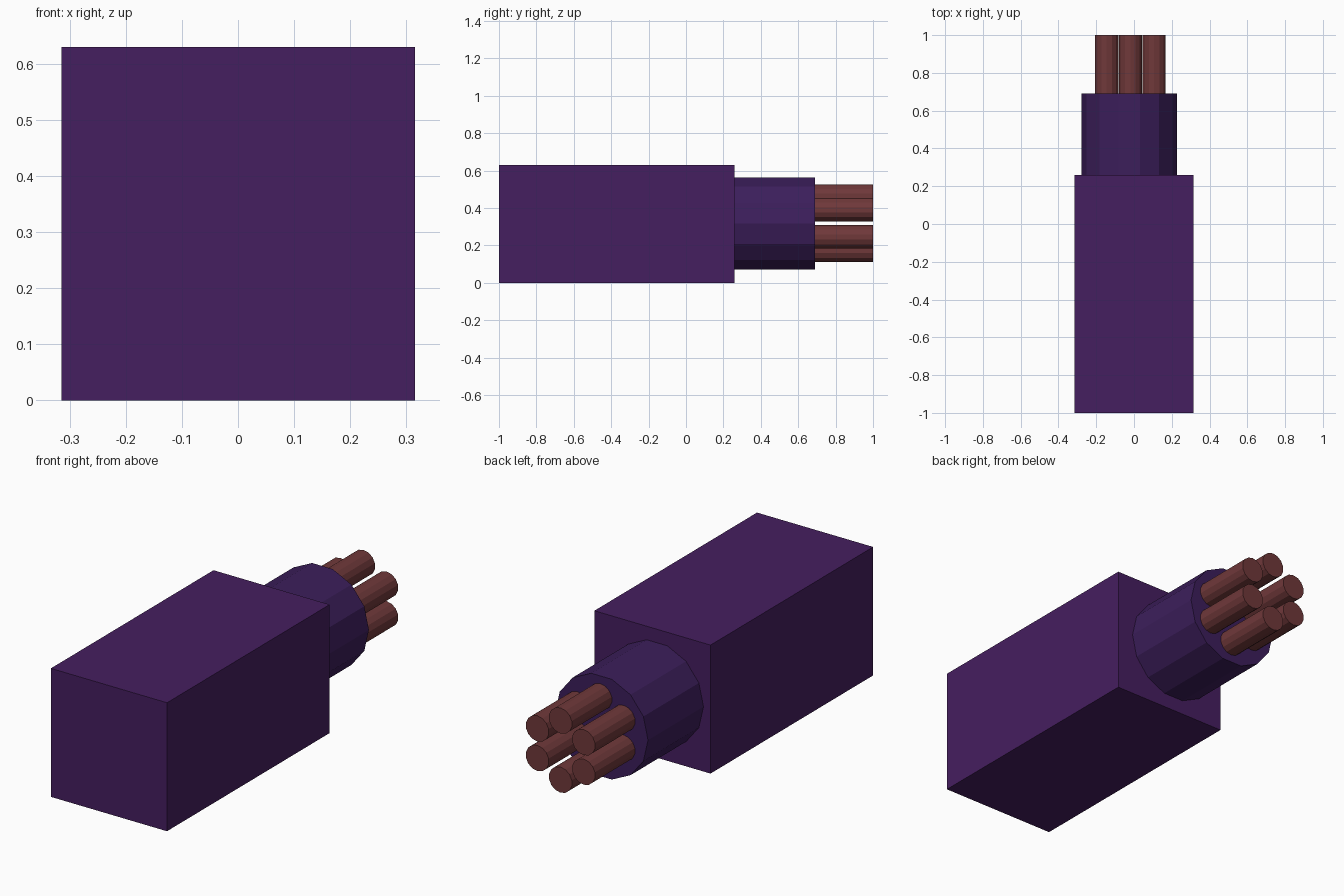
import bpy, math
from mathutils import Matrix

if "Cube" in bpy.data.objects:
    bpy.data.objects.remove(bpy.data.objects["Cube"])

def material(name, color):
    m = bpy.data.materials.new(name)
    m.diffuse_color = (*color, 1)
    m.use_nodes = True
    m.node_tree.nodes["Principled BSDF"].inputs["Base Color"].default_value = m.diffuse_color
    return m

purple = material("purple", (0.06, 0.013, 0.115))
dark_purple = material("dark_purple", (0.045, 0.013, 0.105))
copper = material("copper", (0.16, 0.04, 0.042))

def rod(name, x, z, radius, y0, y1, sides, mat, spin=0.0):
    """Flat-sided cylinder lying along y."""
    bpy.ops.mesh.primitive_cylinder_add(vertices=sides, radius=radius, depth=y1 - y0)
    ob = bpy.context.object
    ob.name = name
    ob.data.transform(Matrix.Rotation(math.radians(90), 4, 'X') @ Matrix.Rotation(spin, 4, 'Z'))
    ob.location = (x, (y0 + y1) / 2, z)
    ob.data.materials.append(mat)
    return ob

# Square outer block
bpy.ops.mesh.primitive_cube_add(size=1, location=(0, -0.37, 0.315))
block = bpy.context.object
block.name = "outer_block"
block.scale = (0.63, 1.26, 0.63)
block.data.materials.append(purple)

# Round inner sleeve
CX, CZ = -0.023, 0.318
rod("inner_sleeve", CX - 0.002, CZ, 0.252, 0.2, 0.69, 14, dark_purple, math.radians(12.86))

# Ring of six wire cores
for i in range(6):
    a = math.radians(90 + 60 * i)
    rod(f"wire_core_{i + 1}", CX + 0.004 + 0.145 * math.cos(a), CZ + 0.145 * math.sin(a),
        0.063, 0.6, 1.0, 14, copper)
